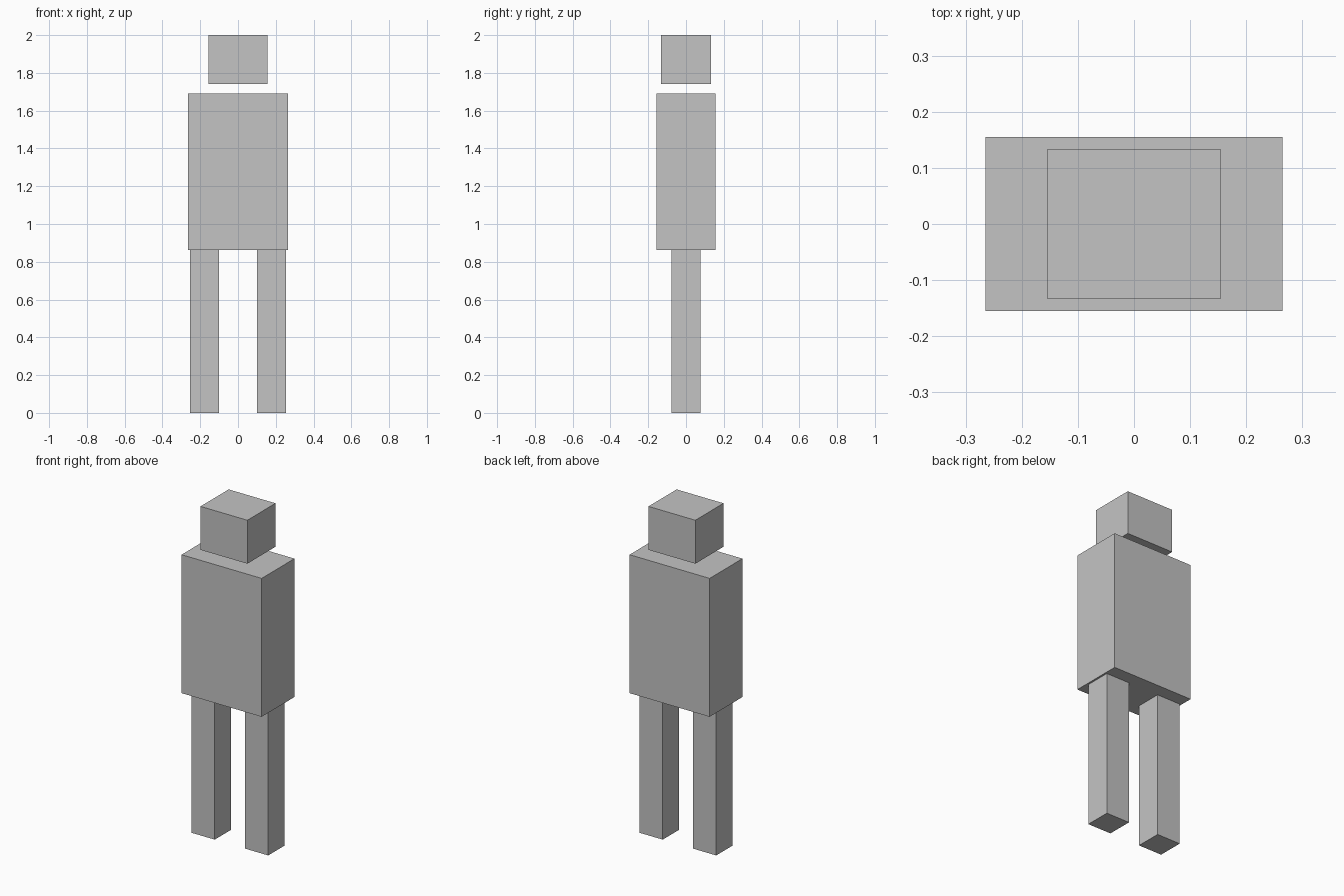
import bpy

# Remove the default cube only
default = bpy.data.objects.get("Cube")
if default:
    bpy.data.objects.remove(default, do_unlink=True)

# Single plain grey material
GREY = (0.55, 0.55, 0.55, 1.0)
grey = bpy.data.materials.new("plain grey")
grey.use_nodes = True
grey.diffuse_color = GREY
for node in grey.node_tree.nodes:
    if node.type == 'BSDF_PRINCIPLED':
        node.inputs["Base Color"].default_value = GREY


def box(name, x, width, depth, bottom, top):
    """Box centred on y = 0, spanning bottom to top in z."""
    bpy.ops.mesh.primitive_cube_add(size=1, location=(x, 0, (bottom + top) / 2))
    obj = bpy.context.object
    obj.name = obj.data.name = name
    obj.scale = (width, depth, top - bottom)
    bpy.ops.object.transform_apply(location=False, rotation=False, scale=True)
    obj.data.materials.append(grey)
    return obj


# Floating head above the torso
box("head", 0, 0.31, 0.266, 1.74, 2.0)
box("torso", 0, 0.53, 0.31, 0.862, 1.69)

# Pair of legs
for side, sign in (("left", 1), ("right", -1)):
    box(side + "_leg", sign * 0.177, 0.154, 0.154, 0.0, 0.862)
